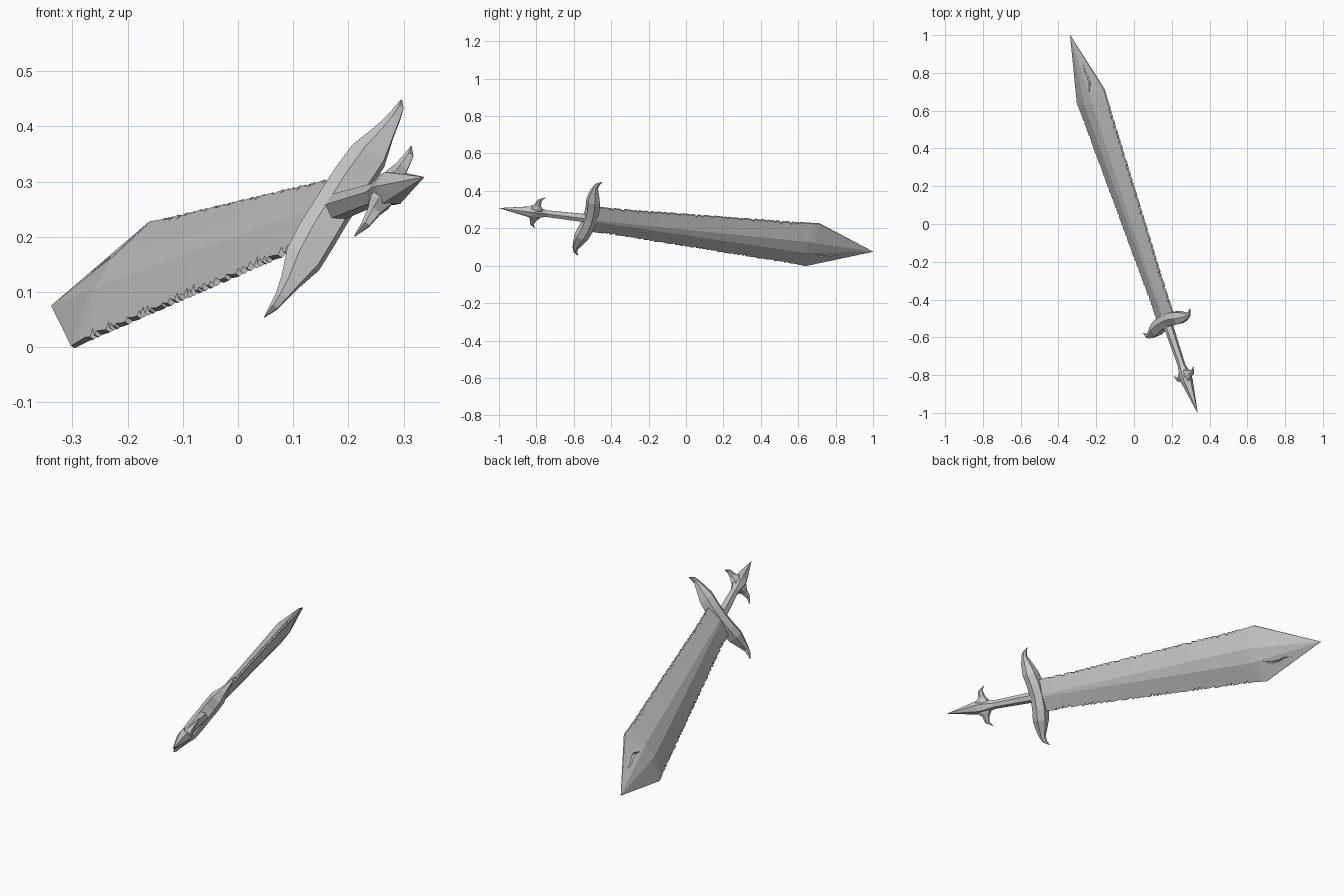
import bpy, bmesh, random
from mathutils import Vector, Matrix

if "Cube" in bpy.data.objects:
    bpy.data.objects.remove(bpy.data.objects["Cube"])

random.seed(4)
# Sword frame: local x runs pommel -> blade tip, y across the width, z through the thickness
LENGTH = 2.124
origin = Vector((0.337, -1.0, 0.308))
along = Vector((-0.675, 2.0, -0.233)).normalized()
across = Vector((0.513, 0.2715, 0.8145))
across = (across - along * across.dot(along)).normalized()
normal = along.cross(across)
FRAME = Matrix((along, across, normal)).transposed().to_4x4()
FRAME.translation = origin


def loft(name, rings):
    """Skin a list of equal-sized point rings and cap both ends."""
    bm = bmesh.new()
    vs = [[bm.verts.new(p) for p in ring] for ring in rings]
    n = len(rings[0])
    for a, b in zip(vs, vs[1:]):
        for i in range(n):
            j = (i + 1) % n
            bm.faces.new((a[i], a[j], b[j], b[i]))
    bm.faces.new(vs[0])
    bm.faces.new(vs[-1])
    bmesh.ops.remove_doubles(bm, verts=bm.verts, dist=1e-5)
    bmesh.ops.recalc_face_normals(bm, faces=bm.faces)
    me = bpy.data.meshes.new(name)
    bm.to_mesh(me)
    bm.free()
    ob = bpy.data.objects.new(name, me)
    bpy.context.collection.objects.link(ob)
    ob.matrix_world = FRAME
    return ob


def interp(table, x):
    for (x0, y0), (x1, y1) in zip(table, table[1:]):
        if x <= x1:
            return y0 + (y1 - y0) * (x - x0) / (x1 - x0)
    return table[-1][1]


def cross_piece(name, half):
    """Symmetric cross bar from (distance, centre, half length, half thickness)."""
    rows = [(-v, u, a, t) for v, u, a, t in reversed(half) if v > 0] + half
    rings = []
    for v, u, a, t in rows:
        rings.append([(u - a, v, -t * .6), (u, v, -t), (u + a, v, -t * .6),
                      (u + a, v, t * .6), (u, v, t), (u - a, v, t * .6)])
    return loft(name, rings)


# Blade: ragged edges, central flat that widens towards the shoulders
OUTLINE = [(.53, .078), (1.78, .138), (LENGTH, .0005)]
RIDGE = [(.53, .019), (1.74, .034), (LENGTH, .0004)]
FLAT = [(.53, .004), (1.74, .036), (LENGTH, .0002)]


def ragged_edge():
    pts, u = [(.5, 0), (.6, 0)], .6
    while u < 1.70:
        step = random.choice((.018, .025, .035, .06))
        depth = random.uniform(.006, .017)
        pts += [(u + .004, depth), (u + .007, random.uniform(0, .003)),
                (u + step * .6, depth * .3)]
        u += step
    return pts + [(1.77, 0), (LENGTH + .1, 0)]


upper, lower = ragged_edge(), ragged_edge()
stations = sorted({round(u, 4) for u, _ in upper + lower if .53 < u < 1.775}
                  | {.53, 1.74, 1.78, LENGTH})
rings = []
for u in stations:
    h, T, b = (interp(t, u) for t in (OUTLINE, RIDGE, FLAT))
    edge = min(.004, T)

    def side(bites):
        cut = interp(bites, u)
        return h - cut, edge + (T - edge) * cut / (h - b)
    (hu, tu), (hl, tl) = side(upper), side(lower)
    rings.append([(u, hu, tu), (u, b, T), (u, -b, T), (u, -hl, tl),
                  (u, -hl, -tl), (u, -b, -T), (u, b, -T), (u, hu, -tu)])
blade = loft("blade", rings)

# Curved gash on each face near the tip
for s in (1, -1):
    path = [(1.80, .038, .001), (1.84, .054, .006), (1.88, .052, .006),
            (1.91, .042, .005), (1.95, .044, .001)]
    cutter = loft("gash_cutter", [[(u, s * -(v - w), s * .017), (u, s * -v, s * .008),
                                   (u, s * -(v + w), s * .017), (u, s * -v, s * .03)]
                                  for u, v, w in path])
    cutter.hide_render = True
    cutter.hide_viewport = True
    mod = blade.modifiers.new("gash", 'BOOLEAN')
    mod.operation = 'DIFFERENCE'
    mod.solver = 'EXACT'
    mod.object = cutter

# Guard with curled tips
cross_piece("guard", [(0, .518, .033, .037), (.06, .514, .034, .038),
                      (.115, .503, .034, .036), (.165, .494, .024, .020),
                      (.20, .490, .013, .012), (.222, .497, .010, .008),
                      (.242, .518, .001, .001)])

# Grip flowing into the pointed pommel
bar = [(0, .0005, .0005), (.18, .035, .028), (.215, .034, .026), (.27, .021, .018),
       (.40, .024, .021), (.53, .027, .024)]
loft("grip_and_pommel", [[(u, v, 0), (u, v * .45, t), (u, -v * .45, t), (u, -v, 0),
                          (u, -v * .45, -t), (u, v * .45, -t)] for u, v, t in bar])

# Small curled spikes on the pommel
cross_piece("pommel_spikes", [(0, .208, .036, .022), (.03, .206, .030, .020),
                              (.048, .208, .016, .013), (.078, .208, .010, .008),
                              (.100, .234, .001, .001)])
